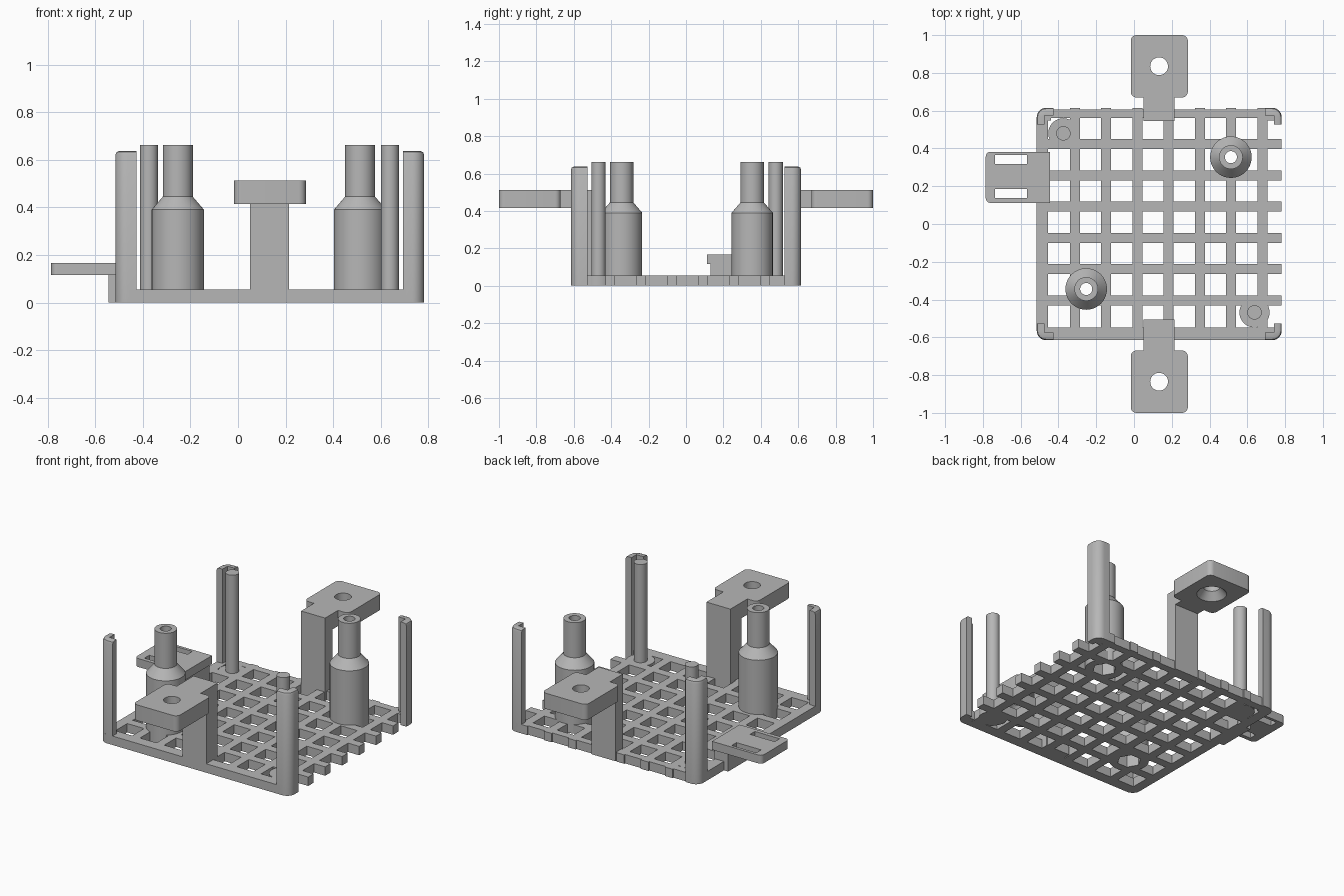
import bpy, bmesh, math
from mathutils import Matrix, Vector

if "Cube" in bpy.data.objects:
    bpy.data.objects.remove(bpy.data.objects["Cube"], do_unlink=True)

grey = bpy.data.materials.new("plain grey")
grey.use_nodes = True
grey.diffuse_color = (0.47, 0.47, 0.47, 1)
grey.node_tree.nodes["Principled BSDF"].inputs["Base Color"].default_value = grey.diffuse_color

PLATE = 0.055      # plate thickness
PITCH = 0.1655     # lattice spacing
BAR = 0.053        # lattice bar width
LEFT, RIGHT, EDGE = -0.515, 0.782, 0.615


def finish(name, bm):
    bmesh.ops.recalc_face_normals(bm, faces=bm.faces)
    mesh = bpy.data.meshes.new(name)
    bm.to_mesh(mesh)
    bm.free()
    mesh.materials.append(grey)
    obj = bpy.data.objects.new(name, mesh)
    bpy.context.collection.objects.link(obj)
    return obj


def activate(obj):
    bpy.ops.object.select_all(action="DESELECT")
    obj.select_set(True)
    bpy.context.view_layer.objects.active = obj


def smooth(obj):
    activate(obj)
    bpy.ops.object.shade_smooth_by_angle(angle=math.radians(35))


def box(name, x, y, z, radius=0, rounded=lambda p: True):
    """Box from (low, high) ranges; chosen upright edges are rounded."""
    bm = bmesh.new()
    bmesh.ops.create_cube(bm, size=1)
    for v in bm.verts:
        v.co = Vector([r[0] if c < 0 else r[1] for c, r in zip(v.co, (x, y, z))])
    if radius:
        edges = [e for e in bm.edges
                 if abs(e.verts[0].co.z - e.verts[1].co.z) > 1e-4 and rounded(e.verts[0].co)]
        bmesh.ops.bevel(bm, geom=edges, offset=radius, segments=6, profile=0.5, affect="EDGES")
    obj = finish(name, bm)
    smooth(obj)
    return obj


def lathe(name, center, profile, sides=40):
    """Closed solid turned from (radius, height) points."""
    bm = bmesh.new()
    rings = []
    for r, z in profile:
        rings.append([bm.verts.new((center[0] + r * math.cos(math.tau * i / sides),
                                    center[1] + r * math.sin(math.tau * i / sides), z))
                      for i in range(sides)])
    for a, b in zip(rings, rings[1:]):
        for i in range(sides):
            j = (i + 1) % sides
            bm.faces.new((a[i], a[j], b[j], b[i]))
    bm.faces.new(rings[0])
    bm.faces.new(rings[-1])
    obj = finish(name, bm)
    smooth(obj)
    return obj


def cut(obj, cutter):
    cutter.hide_render = True
    activate(obj)
    mod = obj.modifiers.new("cut", "BOOLEAN")
    mod.operation, mod.solver, mod.object = "DIFFERENCE", "EXACT", cutter
    bpy.ops.object.modifier_apply(modifier=mod.name)
    bpy.data.objects.remove(cutter, do_unlink=True)


# Lattice plate: fill the cells that belong to a bar, then thicken
def bar_cuts(first, count):
    return [c + s * BAR / 2 for c in (first + PITCH * i for i in range(count)) for s in (-1, 1)]


xs = [LEFT, LEFT + 0.06] + bar_cuts(-0.313, 7) + [RIGHT]
ys = [-EDGE, -EDGE + 0.068] + bar_cuts(-0.405, 6) + [0.56, 0.607, EDGE]
bm = bmesh.new()
grid = [[bm.verts.new((x, y, 0)) for y in ys] for x in xs]
last_x, last_y = len(xs) - 2, len(ys) - 2
for i in range(last_x + 1):
    for j in range(last_y + 1):
        corner = i in (0, last_x) and (j == 0 or j >= last_y - 1)
        in_x = i % 2 == 0 and i < last_x + 1 and i != last_x
        in_y = j % 2 == 0 and j < last_y
        if j == last_y:
            in_y = False
        if (in_x or in_y) and not corner:
            bm.faces.new((grid[i][j], grid[i + 1][j], grid[i + 1][j + 1], grid[i][j + 1]))
top = bmesh.ops.extrude_face_region(bm, geom=bm.faces[:])
bmesh.ops.translate(bm, vec=(0, 0, PLATE),
                    verts=[g for g in top["geom"] if isinstance(g, bmesh.types.BMVert)])
bmesh.ops.delete(bm, geom=[v for v in bm.verts if not v.link_faces], context="VERTS")
plate = finish("lattice_plate", bm)


# Corner posts: rounded angle section with a softened outer top edge
def corner_post(name, corner, sx, sy):
    arm, thick, rad, height = 0.088, 0.04, 0.05, 0.637
    pts = [(arm, 0), (arm, thick), (thick, thick), (thick, arm), (0, arm)]
    arc = [math.pi + math.pi / 2 * k / 8 for k in range(9)]
    pts += [(rad + rad * math.cos(a), rad + rad * math.sin(a)) for a in arc]
    bm = bmesh.new()
    face = bm.faces.new([bm.verts.new((x, y, 0)) for x, y in pts])
    geom = bmesh.ops.extrude_face_region(bm, geom=[face])["geom"]
    bmesh.ops.translate(bm, vec=(0, 0, height),
                        verts=[g for g in geom if isinstance(g, bmesh.types.BMVert)])

    def outer(v):
        near = math.hypot(v.co.x - rad, v.co.y - rad)
        return v.co.z > 0.1 and (min(v.co.x, v.co.y) < 1e-4 or
                                 (max(v.co.x, v.co.y) < rad and abs(near - rad) < 1e-4))
    edges = [e for e in bm.edges if all(outer(v) for v in e.verts)]
    bmesh.ops.bevel(bm, geom=edges, offset=0.016, segments=2, profile=0.5, affect="EDGES")
    bmesh.ops.transform(bm, verts=bm.verts, matrix=Matrix.Translation((*corner, 0)) @
                        Matrix.Diagonal((sx, sy, 1, 1)))
    smooth(finish(name, bm))


for side, x, sx in (("right", LEFT, 1), ("left", RIGHT, -1)):
    for end, y, sy in (("front", -EDGE, 1), ("back", EDGE, -1)):
        corner_post(f"{end}_{side}_corner_post", (x, y), sx, sy)
        box(f"{end}_{side}_corner_foot", sorted((x, x + sx * 0.075)), sorted((y, y + sy * 0.068)),
            (0, PLATE), 0.05, lambda p, x=x, y=y: abs(p.x - x) + abs(p.y - y) < 1e-3)

# Stepped standoffs with a hexagonal pocket below and a through hole
for label, c in (("front", (-0.253, -0.344)), ("back", (0.513, 0.354))):
    cut(plate, lathe("plate_cutter", c, [(0.107, -0.1), (0.107, 0.2)]))
    standoff = lathe(f"{label}_standoff", c,
                     [(0.11, 0), (0.11, 0.39), (0.063, 0.445), (0.063, 0.662)])
    cut(standoff, lathe("pocket_cutter", c, [(0.068, -0.1), (0.068, 0.3)], 6))
    cut(standoff, lathe("hole_cutter", c, [(0.032, 0.2), (0.032, 0.8)]))
    smooth(standoff)

# Locating pins on round pads
for label, c in (("front", (0.638, -0.468)), ("back", (-0.374, 0.48))):
    lathe(f"{label}_pin_pad", c, [(0.08, 0), (0.08, PLATE)])
    lathe(f"{label}_pin", c, [(0.038, 0.01), (0.038, 0.662)])

# Raised screw tabs on columns, countersunk from below
for label, s, inner in (("front", -1, 0.505), ("back", 1, 0.545)):
    def span(a, b):
        return sorted((s * a, s * b))
    box(f"{label}_column", (0.05, 0.214), span(inner, EDGE), (0, 0.415))
    box(f"{label}_tab_neck", (0.05, 0.214), span(inner, 0.672), (0.415, 0.512))
    tab = box(f"{label}_screw_tab", (-0.017, 0.285), span(0.67, 1.0), (0.415, 0.512), 0.03)
    cut(tab, lathe("screw_cutter", (0.133, s * 0.835),
                   [(0.092, 0.405), (0.047, 0.46), (0.047, 0.6)]))
    smooth(tab)

# Slotted strap tab on the side, standing on a block
box("strap_block", (-0.544, -0.45), (0.132, 0.365), (0, 0.115))
strap = box("strap_tab", (-0.785, -0.445), (0.112, 0.382), (0.115, 0.167), 0.025,
            lambda p: p.x < -0.6)
for y in (0.137, 0.317):
    cut(strap, box("slot_cutter", (-0.735, -0.567), (y, y + 0.047), (0, 0.3)))
smooth(strap)
